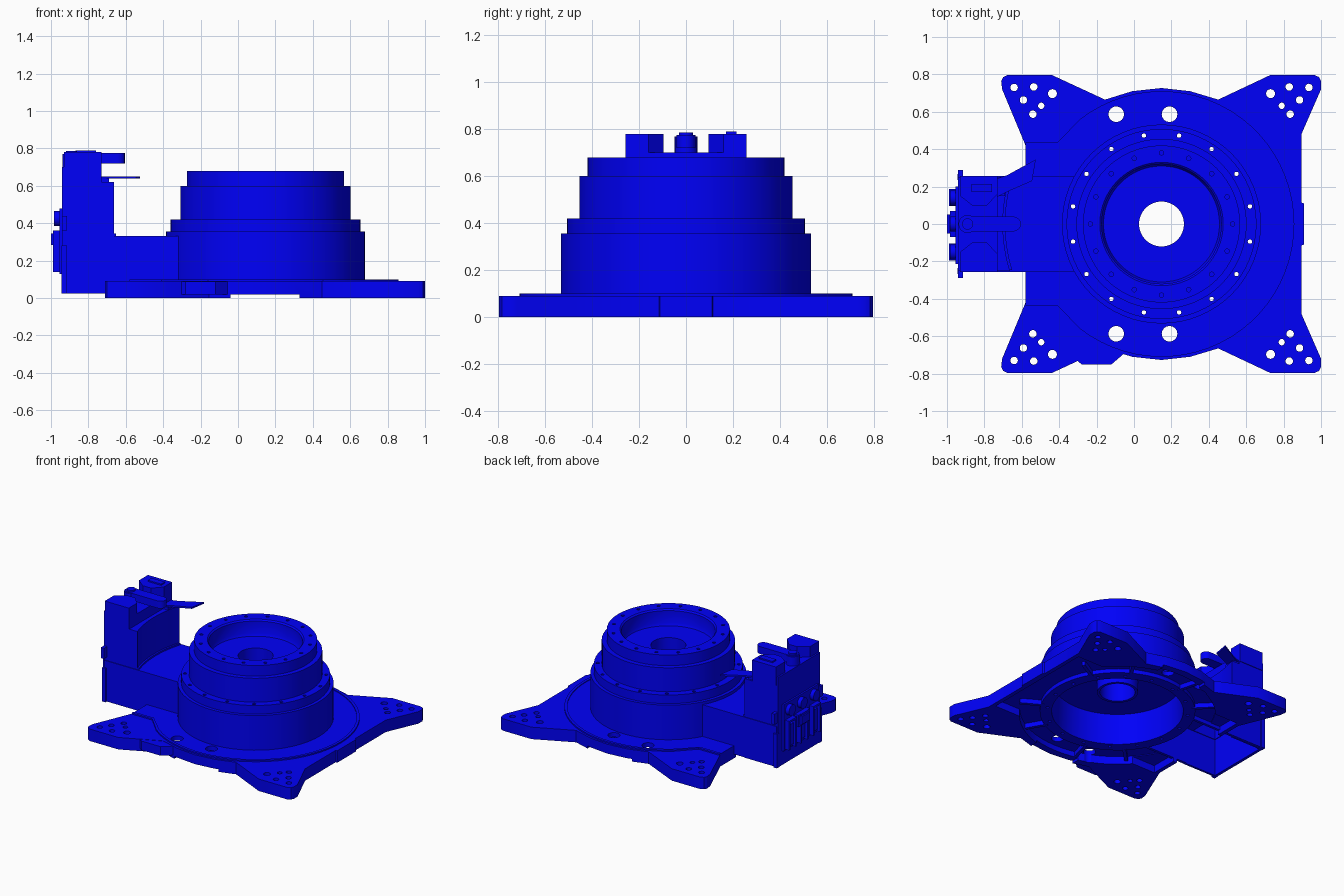
import bpy, bmesh
from math import sin, cos, pi, radians

if "Cube" in bpy.data.objects:
    bpy.data.objects.remove(bpy.data.objects["Cube"])

CX = 0.147  # turret axis
mat = bpy.data.materials.new("blue_paint")
mat.diffuse_color = (0.0, 0.0, 0.95, 1)
mat.use_nodes = True
mat.node_tree.nodes["Principled BSDF"].inputs["Base Color"].default_value = mat.diffuse_color


def finish(name, bm):
    bmesh.ops.recalc_face_normals(bm, faces=bm.faces)
    me = bpy.data.meshes.new(name)
    bm.to_mesh(me)
    bm.free()
    me.materials.append(mat)
    ob = bpy.data.objects.new(name, me)
    bpy.context.collection.objects.link(ob)
    return ob


def add_prism(bm, pts, z0, z1):
    lo = [bm.verts.new((x, y, z0)) for x, y in pts]
    hi = [bm.verts.new((x, y, z1)) for x, y in pts]
    bm.faces.new(lo[::-1])
    bm.faces.new(hi)
    for i in range(len(pts)):
        j = (i + 1) % len(pts)
        bm.faces.new((lo[i], lo[j], hi[j], hi[i]))


def prism(name, pts, z0, z1):
    bm = bmesh.new()
    add_prism(bm, pts, z0, z1)
    return finish(name, bm)


def box(name, x0, x1, y0, y1, z0, z1):
    return prism(name, [(x0, y0), (x1, y0), (x1, y1), (x0, y1)], z0, z1)


def arc(r, a0, a1, n, cx=CX, cy=0):
    return [(cx + r * cos(radians(a0 + (a1 - a0) * i / n)),
             cy + r * sin(radians(a0 + (a1 - a0) * i / n))) for i in range(n + 1)]


def circle(x, y, r, n=16):
    return arc(r, 0, 360, n, x, y)[:-1]


def cylinders(name, spots, z0, z1, n=16):
    bm = bmesh.new()
    for x, y, r in spots:
        add_prism(bm, circle(x, y, r, n), z0, z1)
    return finish(name, bm)


def lathe(name, prof, n=64):
    bm = bmesh.new()
    rings = [[bm.verts.new((CX + r * cos(2 * pi * i / n), r * sin(2 * pi * i / n), z))
              for r, z in prof] for i in range(n)]
    for i in range(n):
        a, b = rings[i], rings[(i + 1) % n]
        for k in range(len(prof)):
            m = (k + 1) % len(prof)
            bm.faces.new((a[k], b[k], b[m], a[m]))
    return finish(name, bm)


def boolean(ob, tool, op='DIFFERENCE'):
    mod = ob.modifiers.new("cut", 'BOOLEAN')
    mod.operation, mod.object, mod.solver = op, tool, 'EXACT'
    bpy.context.view_layer.objects.active = ob
    bpy.ops.object.modifier_apply(modifier=mod.name)


def discard(*obs):
    for o in obs:
        bpy.data.objects.remove(o)


# base plate outline: upper half mirrored to the lower half
half = [(.908, .11), (.895, .115), (.895, .48), (1, .72), (1, .765), (.99, .785), (.965, .797), (.73, .797)]
half += [(.45, .665), (.30, .71), (.147, .727), (-.01, .71), (-.155, .665)]
half += [(-.44, .797), (-.675, .797), (-.70, .785), (-.71, .765), (-.705, .72), (-.58, .42)]
plate = prism("base_plate", half + [(x, -y) for x, y in reversed(half)], 0, .09)
tab_pts = [(-.33, -.71), (-.28, -.75), (-.12, -.75), (-.05, -.69), (-.05, -.66), (-.33, -.66)]
tab = prism("edge_tab", tab_pts, .02, .088)

# raised pad with a thin lip around its edge
pads = [prism("raised_pad_" + n, arc(r, -128, 128, 48) + [(-.41, y), (-.58, y), (-.58, -y), (-.41, -y)], z0, z1)
        for n, r, y, z0, z1 in (("lower", .71, .435, .085, .1), ("recess_cutter", .69, .415, .094, .2))]
pad, recess = pads
boolean(pad, recess)

# holes through the feet and plate
foot = [(.73, .697, .024), (.83, .733, .02), (.935, .73, .02), (.885, .663, .02), (.79, .632, .017), (.835, .587, .02)]
spots = [(CX + sx * (x - CX), sy * y, r) for x, y, r in foot for sx in (1, -1) for sy in (1, -1)]
spots += [(x, y, .042) for x in (-.095, .19) for y in (-.587, .587)]
holes = cylinders("hole_cutter", spots, -.1, .3)
bore = cylinders("bore_cutter", [(CX, 0, .515)], -.1, .3, 64)
under = cylinders("under_cutter", [(CX, 0, .67)], -.1, .06, 64)
under2 = box("under_side_cutter", -.55, .865, -.44, .44, -.1, .055)
notch = box("notch_cutter", -.04, .33, -1, 1, -.1, .02)
cavity = prism("channel_cutter", [(-.92, .235), (-.92, -.235)] + arc(.522, 207, 153, 12), -.1, .305)
for c in (under, under2, notch, bore, cavity, holes):
    boolean(plate, c)
for c in (bore, cavity, holes):
    boolean(pad, c)

# stiffening ribs underneath
for i, a in enumerate((30, 60, 105, 135, -30, -60, -105, -135)):
    c, s = cos(radians(a)), sin(radians(a))
    pts = [(CX + r * c - w * s, r * s + w * c) for r, w in ((.51, .012), (.68, .012), (.68, -.012), (.51, -.012))]
    prism(f"rib_{i}", pts, .025, .07)

# turret: stepped outside, recessed on top, open underneath with a hanging hub
turret = lathe("turret", [
    (.532, .03), (.532, .355), (.508, .355), (.508, .42), (.455, .42), (.455, .6), (.42, .6), (.42, .68),
    (.33, .68), (.32, .67), (.32, .58), (.31, .56), (.12, .56), (.12, .18), (.14, .18), (.14, .26),
    (.44, .26), (.45, .03)])
bolt = [(CX + .482 * cos(a), .482 * sin(a), .012) for a in [2 * pi * (i + .5) / 16 for i in range(16)]]
ledge_holes = cylinders("ledge_cutter", bolt, -.1, .5, 10)
bolt = [(CX + .38 * cos(a), .38 * sin(a), .012) for a in [2 * pi * i / 16 for i in range(16)]]
top_holes = cylinders("top_cutter", bolt, .65, .75, 10)
boolean(turret, ledge_holes)
boolean(turret, top_holes)

# cable channel joined to the tower with its concave face
housing = prism("cable_housing", [(-.935, .257), (-.935, -.257)] + arc(.515, 209.9, 150.1, 16), .03, .333)
tower = prism("tower", [(-.942, .252), (-.942, -.252)] + arc(.848, 197.3, 162.7, 16), .025, .62)
boolean(housing, tower, 'UNION')
tower_cavity = box("tower_cutter", -.915, -.725, -.23, .23, -.1, .59)
boolean(housing, cavity)
boolean(housing, tower_cavity)
discard(tower, tower_cavity, holes, bore, under, under2, notch, cavity, ledge_holes, top_holes, recess)

# fillet strip at the foot of the concave face
prism("fillet_strip", arc(.85, 197, 163, 16) + arc(.835, 163, 197, 16), .325, .345)

# tower top blocks, clamp arm and bracket
box("tower_cap", -.942, -.73, -.252, .252, .61, .70)
for n, s in (("left", 1), ("right", -1)):
    prism("top_block_" + n, [(-.93, s * .257), (-.73, s * .257), (-.73, s * .16),
                             (-.79, s * .095), (-.86, s * .095), (-.93, s * .15)], .64, .78)
    box("side_lug_" + n, -.94, -.915, s * .24, s * .29, .36, .44)
    box("corner_flange_" + n, -.945, -.915, s * .235, s * .268, .025, .28)
box("top_stud", -.87, -.76, .17, .215, .775, .79)
prism("clamp_arm", arc(.04, 90, 270, 8, -.89, 0) + arc(.04, -90, 90, 8, -.645, 0), .72, .775)
cylinders("clamp_post", [(-.89, 0, .048)], .69, .77, 24)
cylinders("clamp_nut", [(-.89, 0, .03)], .77, .786, 16)
prism("bracket_plate", [(-.74, .24), (-.68, .26), (-.525, .345), (-.545, .23), (-.66, .18), (-.74, .14)], .638, .65)
box("bracket_foot", -.735, -.69, .15, .24, .60, .64)

# connectors on the outer face
box("connector_plate", -.955, -.94, -.215, .2, .13, .48)
box("middle_connector", -.985, -.95, -.07, .07, .27, .36)
box("middle_connector_face", -1.0, -.98, -.05, .05, .285, .345)
for n, y in (("left", .14), ("right", -.15), ("middle", 0)):
    for m, dy in (("a", -.045), ("b", .033)):
        box(f"{n}_clip_{m}", -.99, -.95, y + dy, y + dy + .013, .14, .36)
    box(n + "_clip_top", -.99, -.95, y - .045, y + .046, .345, .36)
    box(n + "_socket", -.975, -.95, y - .025, y + .025, .16, .32)
    plug = cylinders(n + "_plug", [(0, 0, .04)], 0, .04, 20)
    plug.rotation_euler = (0, -pi / 2, 0)
    plug.location = (-.945, y, .425)

# shading
bpy.ops.object.select_all(action='SELECT')
bpy.context.view_layer.objects.active = turret
bpy.ops.object.shade_smooth_by_angle(angle=radians(30))
